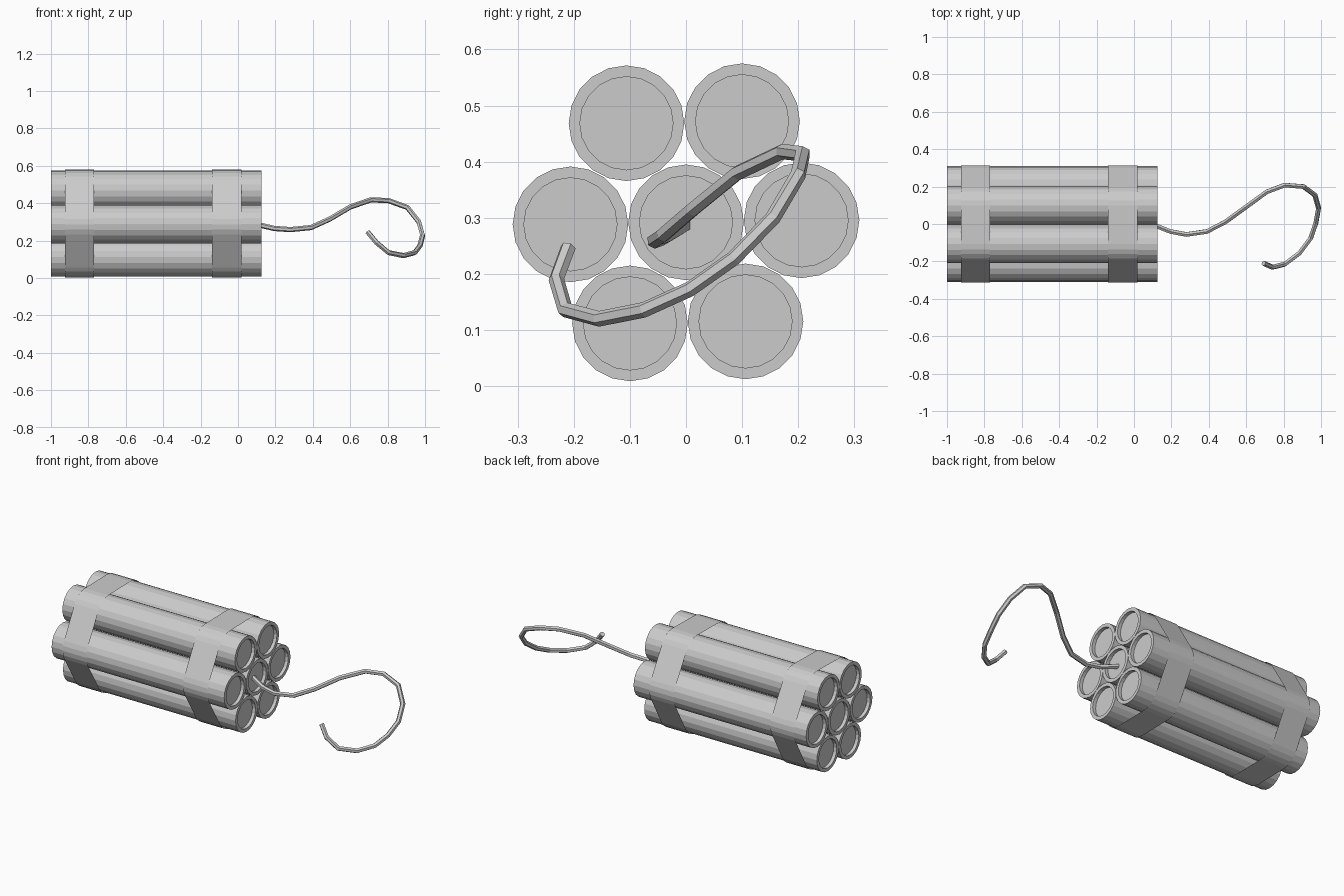
import bpy, bmesh
from math import sin, cos, pi, radians
from mathutils import Vector

if "Cube" in bpy.data.objects:
    bpy.data.objects.remove(bpy.data.objects["Cube"])

grey = bpy.data.materials.new("plain_grey")
grey.use_nodes = True
colour = (0.6, 0.6, 0.6, 1)
grey.diffuse_color = colour
grey.node_tree.nodes["Principled BSDF"].inputs["Base Color"].default_value = colour

RADIUS, SPACING, MID_Z, TILT = 0.103, 0.206, 0.292, radians(1)
BACK, FRONT, SIDES = -1.0, 0.126, 20


def finish(name, bm):
    bmesh.ops.recalc_face_normals(bm, faces=bm.faces)
    mesh = bpy.data.meshes.new(name)
    bm.to_mesh(mesh)
    bm.free()
    mesh.materials.append(grey)
    obj = bpy.data.objects.new(name, mesh)
    bpy.context.collection.objects.link(obj)
    return obj


def loft(bm, rings):
    """Join successive closed rings of points with quads."""
    loops = [[bm.verts.new(p) for p in ring] for ring in rings]
    for a, b in zip(loops, loops[1:]):
        for i in range(len(a)):
            j = (i + 1) % len(a)
            bm.faces.new((a[i], a[j], b[j], b[i]))
    return loops


def tube(name, y, z):
    """Tube with a recessed cap inside the rim at each end."""
    inner, depth = 0.083, 0.02
    profile = [(BACK + depth, inner), (BACK, inner), (BACK, RADIUS),
               (FRONT, RADIUS), (FRONT, inner), (FRONT - depth, inner)]
    bm = bmesh.new()
    loops = loft(bm, [[(x, y + r * cos(2 * pi * i / SIDES), z + r * sin(2 * pi * i / SIDES))
                       for i in range(SIDES)] for x, r in profile])
    bm.faces.new(loops[0])
    bm.faces.new(loops[-1])
    finish(name, bm)


# Seven tubes: one in the middle, six around it
angles = [TILT + k * pi / 3 for k in range(6)]
tube("tube_centre", 0, MID_Z)
for k, a in enumerate(angles):
    tube(f"tube_outer_{k + 1}", SPACING * cos(a), MID_Z + SPACING * sin(a))


# Thin straps wrapped tightly around the bundle
def strap(name, x0, x1):
    outline = []
    for a in angles:
        for step in range(5):
            t = a + radians(-30 + 15 * step)
            outline.append((SPACING * cos(a) + (RADIUS + 0.005) * cos(t),
                            MID_Z + SPACING * sin(a) + (RADIUS + 0.005) * sin(t)))
    bm = bmesh.new()
    loft(bm, [[(x, y, z) for y, z in outline] for x in (x0, x1)])
    finish(name, bm)


strap("strap_back", -0.925, -0.77)
strap("strap_front", -0.14, 0.02)

# Curling fuse: six-sided cord along a path
path = [(0.09, 0, 0.29), (0.126, -0.013, 0.281), (0.195, -0.04, 0.265),
        (0.28, -0.056, 0.259), (0.39, -0.04, 0.27), (0.49, 0.012, 0.315),
        (0.60, 0.092, 0.38), (0.71, 0.172, 0.418), (0.805, 0.208, 0.414),
        (0.906, 0.2, 0.377), (0.967, 0.155, 0.3), (0.987, 0.085, 0.228),
        (0.973, 0.007, 0.173), (0.945, -0.075, 0.136), (0.885, -0.155, 0.12),
        (0.805, -0.215, 0.136), (0.74, -0.231, 0.19), (0.693, -0.21, 0.247)]
points = [Vector(p) for p in path]
rings = []
side = Vector((0, 0, 1))
for i, p in enumerate(points):
    ahead = points[min(i + 1, len(points) - 1)]
    behind = points[max(i - 1, 0)]
    along = (ahead - behind).normalized()
    side = (side - along * side.dot(along)).normalized()
    other = along.cross(side)
    rings.append([p + 0.014 * (side * cos(k * pi / 3) + other * sin(k * pi / 3))
                  for k in range(6)])
bm = bmesh.new()
loops = loft(bm, rings)
bm.faces.new(loops[0])
bm.faces.new(loops[-1])
finish("fuse", bm)
